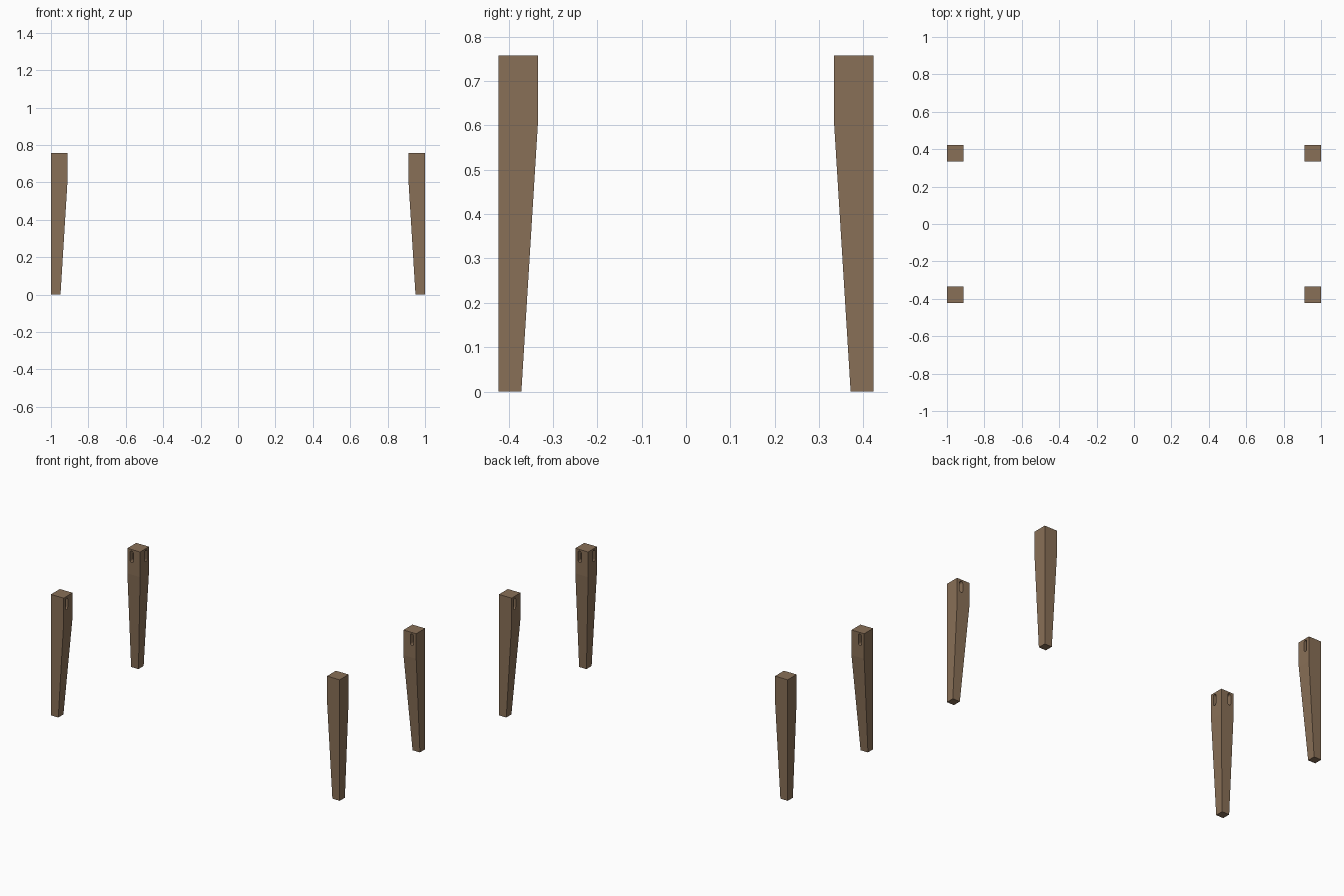
import bpy, bmesh
from math import pi, cos, sin
from mathutils import Vector

if "Cube" in bpy.data.objects:
    bpy.data.objects.remove(bpy.data.objects["Cube"])

OX, OY = 1.0, 0.422            # outer corner of the legs
TOP, FOOT = 0.088, 0.051       # leg thickness at top and foot
HEIGHT, TAPER = 0.757, 0.60    # full height, start of taper
SLOT_W, SLOT_LO, SLOT_HI = 0.022, 0.675, 0.747
SLOT_IN, DEPTH = 0.030, 0.030  # slot centre from outer face, mortise depth

wood = bpy.data.materials.new("walnut")
wood.diffuse_color = (0.25, 0.16, 0.095, 1)
wood.use_nodes = True
wood.node_tree.nodes["Principled BSDF"].inputs["Base Color"].default_value = wood.diffuse_color


def loft(name, rings):
    """Skin equal-sized rings of points into a closed solid."""
    bm = bmesh.new()
    loops = [[bm.verts.new(p) for p in ring] for ring in rings]
    n = len(loops[0])
    for a, b in zip(loops, loops[1:]):
        for i in range(n):
            j = (i + 1) % n
            bm.faces.new((a[i], a[j], b[j], b[i]))
    bm.faces.new(loops[0])
    bm.faces.new(loops[-1])
    bmesh.ops.recalc_face_normals(bm, faces=bm.faces)
    mesh = bpy.data.meshes.new(name)
    bm.to_mesh(mesh)
    bm.free()
    ob = bpy.data.objects.new(name, mesh)
    bpy.context.collection.objects.link(ob)
    mesh.materials.append(wood)
    return ob


def slot_profile(steps=8):
    """Round-ended upright slot outline as (sideways, z)."""
    r = SLOT_W / 2
    pts = []
    for zc, start in ((SLOT_HI - r, 0), (SLOT_LO + r, pi)):
        for i in range(steps + 1):
            a = start + pi * i / steps
            pts.append((r * cos(a), zc + r * sin(a)))
    return pts


def cut(leg, cutter):
    mod = leg.modifiers.new("mortise", 'BOOLEAN')
    mod.operation = 'DIFFERENCE'
    mod.solver = 'EXACT'
    mod.object = cutter
    bpy.context.view_layer.objects.active = leg
    bpy.ops.object.modifier_apply(modifier=mod.name)
    bpy.data.objects.remove(cutter)


def make_leg(name, sx, sy):
    # tapered post: outer faces plumb, inner faces tapering
    def square(t, z):
        return [Vector((sx * (OX - u), sy * (OY - v), z))
                for u, v in ((0, 0), (t, 0), (t, t), (0, t))]
    leg = loft(name, [square(FOOT, 0), square(TOP, TAPER), square(TOP, HEIGHT)])

    # one mortise in each inner face
    prof = slot_profile()
    span = (TOP - DEPTH, TOP + 0.02)
    cut(leg, loft("cutter_x", [[Vector((sx * (OX - d), sy * (OY - SLOT_IN - s), z))
                                for s, z in prof] for d in span]))
    cut(leg, loft("cutter_y", [[Vector((sx * (OX - SLOT_IN - s), sy * (OY - d), z))
                                for s, z in prof] for d in span]))


# four legs
for side, sx in (("left", -1), ("right", 1)):
    for end, sy in (("front", -1), ("back", 1)):
        make_leg(f"{end}_{side}_leg", sx, sy)
